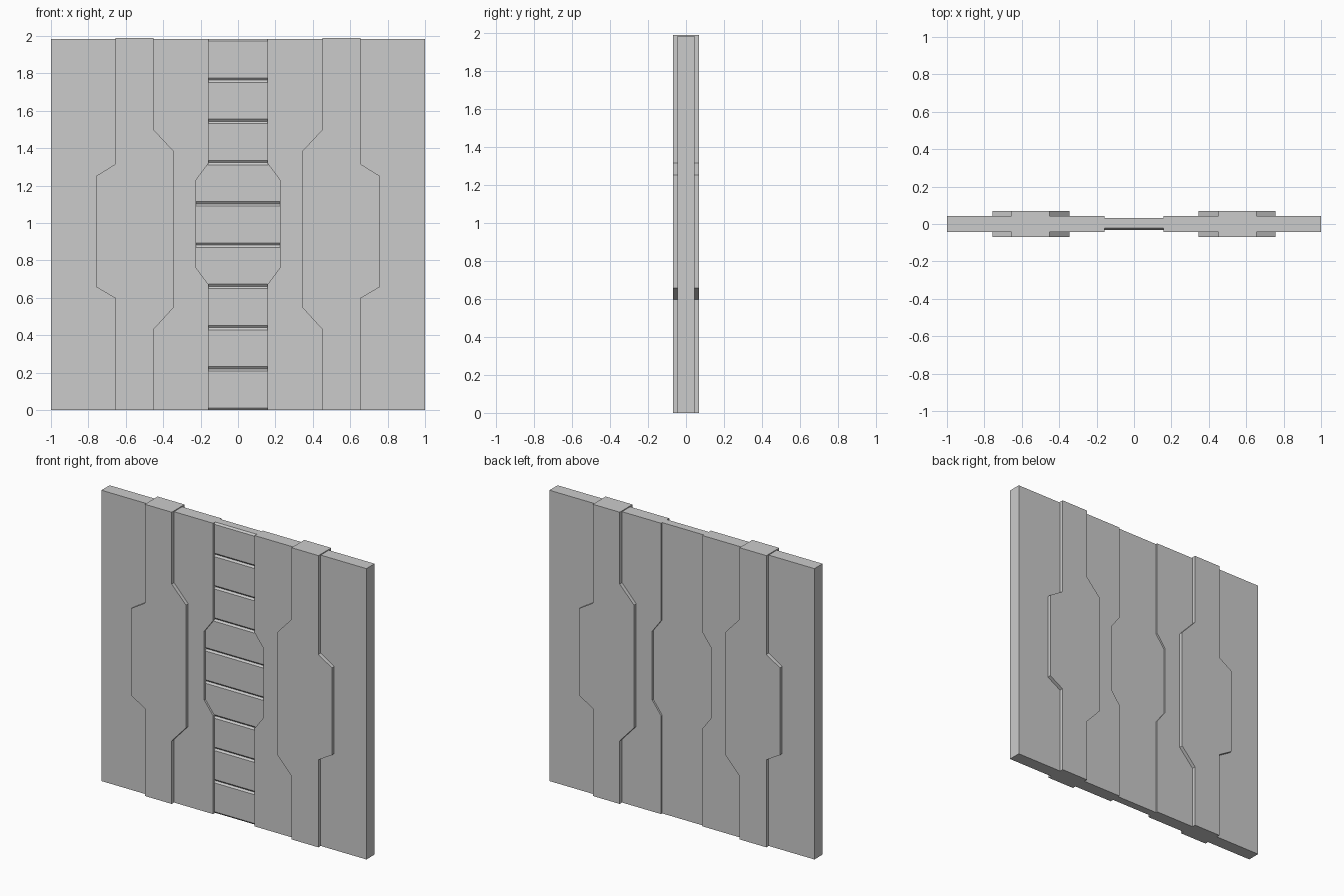
import bpy, bmesh
from mathutils import Vector

if "Cube" in bpy.data.objects:
    bpy.data.objects.remove(bpy.data.objects["Cube"])


def prism(name, points, direction):
    """Closed solid: a 3D polygon outline extruded along a direction."""
    bm = bmesh.new()
    face = bm.faces.new([bm.verts.new(p) for p in points])
    ext = bmesh.ops.extrude_face_region(bm, geom=[face])
    moved = [v for v in ext["geom"] if isinstance(v, bmesh.types.BMVert)]
    bmesh.ops.translate(bm, verts=moved, vec=Vector(direction))
    bmesh.ops.recalc_face_normals(bm, faces=bm.faces)
    mesh = bpy.data.meshes.new(name)
    bm.to_mesh(mesh)
    bm.free()
    obj = bpy.data.objects.new(name, mesh)
    bpy.context.collection.objects.link(obj)
    return obj


def plate(name, outline, half, side):
    """Upright plate from an x-z outline, mirrored by side."""
    return prism(name, [(side * x, -half, z) for x, z in outline], (0, 2 * half, 0))


H = 1.984
# Side panel with a notch that widens the central recess
panel = [(1, 0), (1, H), (0.157, H), (0.157, 1.32), (0.224, 1.23),
         (0.224, 0.76), (0.157, 0.67), (0.157, 0)]
# Thicker strip with a wide middle, standing proud on both faces
strip = [(0.655, 0), (0.655, 0.597), (0.757, 0.657), (0.757, 1.252),
         (0.655, 1.315), (0.655, 1.99), (0.452, 1.99), (0.452, 1.5),
         (0.345, 1.385), (0.345, 0.547), (0.452, 0.43), (0.452, 0)]

for side, label in ((-1, "left"), (1, "right")):
    plate(f"side_panel_{label}", panel, 0.044, side)
    plate(f"raised_strip_{label}", strip, 0.069, side)

# Central recessed panel: flat back, front split into nine slats by V grooves
count, back, front, depth, bevel = 9, 0.032, -0.031, 0.01, 0.012
pitch = H / count
profile = [(back, H), (back, 0), (front + depth, 0)]
for i in range(count):
    profile += [(front, i * pitch + bevel),
                (front, (i + 1) * pitch - bevel),
                (front + depth, (i + 1) * pitch)]
prism("slatted_centre", [(-0.23, y, z) for y, z in profile], (0.46, 0, 0))
